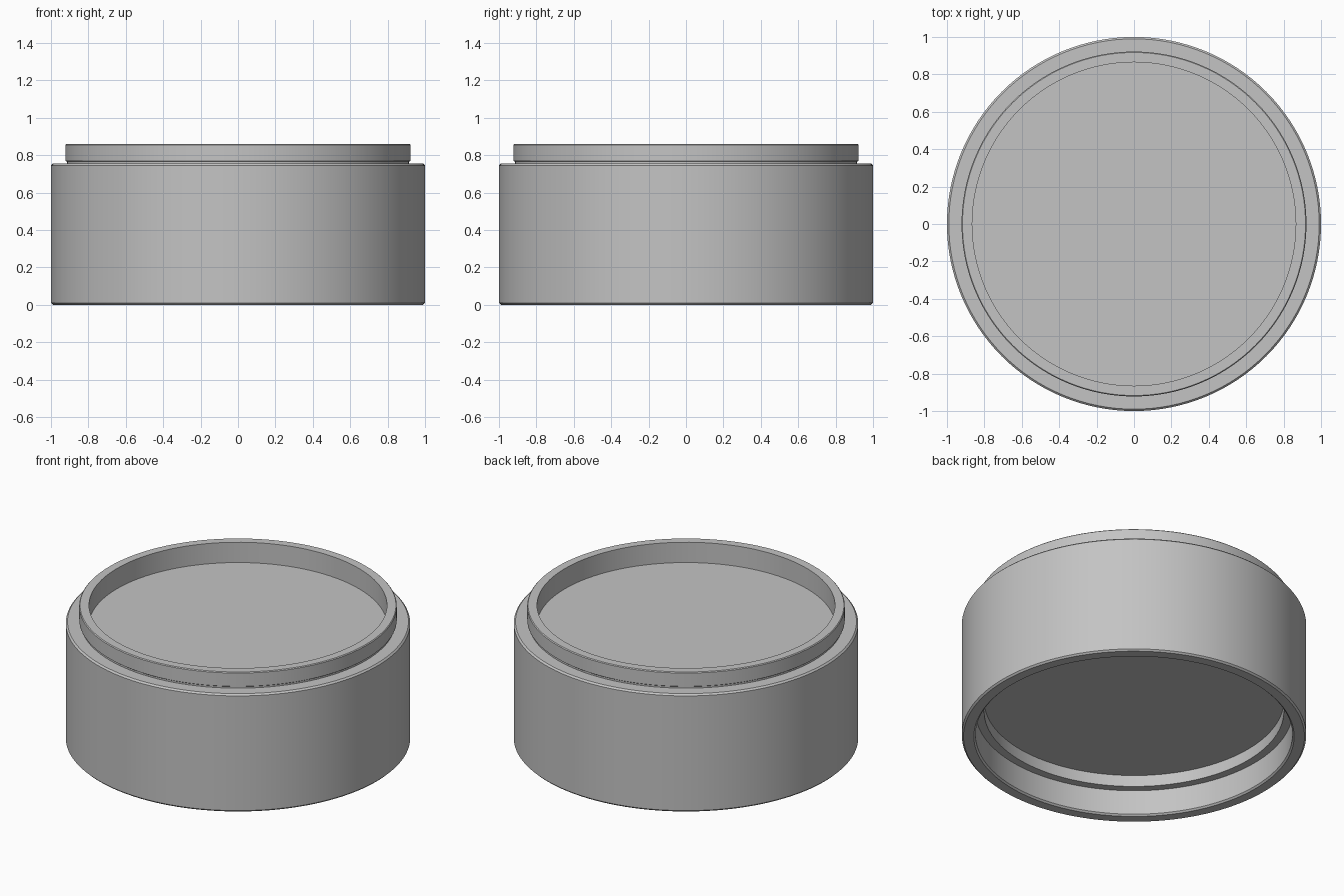
import bpy, bmesh, math
from mathutils import Matrix, Vector

if "Cube" in bpy.data.objects:
    bpy.data.objects.remove(bpy.data.objects["Cube"])

SEGMENTS = 128

grey = bpy.data.materials.new("plain grey")
grey.use_nodes = True
colour = (0.55, 0.55, 0.55, 1)
grey.diffuse_color = colour
grey.node_tree.nodes["Principled BSDF"].inputs["Base Color"].default_value = colour


def make_object(name, bm):
    mesh = bpy.data.meshes.new(name)
    bmesh.ops.recalc_face_normals(bm, faces=bm.faces)
    bm.to_mesh(mesh)
    bm.free()
    mesh.materials.append(grey)
    obj = bpy.data.objects.new(name, mesh)
    bpy.context.collection.objects.link(obj)
    return obj


def lathe(name, profile):
    """Spin (radius, height) points that start and end on the axis."""
    bm = bmesh.new()
    verts = [bm.verts.new((r, 0, z)) for r, z in profile]
    edges = [bm.edges.new(pair) for pair in zip(verts, verts[1:])]
    bmesh.ops.spin(bm, geom=verts + edges, axis=(0, 0, 1), cent=(0, 0, 0),
                   angle=math.tau, steps=SEGMENTS, use_duplicate=False)
    bmesh.ops.remove_doubles(bm, verts=bm.verts, dist=0.0001)
    return make_object(name, bm)


# Round body: stepped socket below, shallow recess and raised lip above
body = lathe("round_body", [
    (0, 0.24), (0.87, 0.24), (0.87, 0.167),        # socket ceiling and step
    (0.92, 0.167), (0.92, 0.01), (0.93, 0),        # socket wall
    (0.99, 0), (1, 0.01), (1, 0.745), (0.99, 0.755),  # outer wall
    (0.915, 0.755), (0.915, 0.765), (0.922, 0.77),  # neck under the lip
    (0.922, 0.855), (0.917, 0.86), (0.865, 0.86),  # lip
    (0.865, 0.73), (0, 0.73),                      # recess floor
])

# Small notch in the socket step
bm = bmesh.new()
bmesh.ops.create_cube(bm, size=1, matrix=Matrix.Rotation(math.radians(18), 4, "Z")
                      @ Matrix.Translation((0.885, 0, 0.17))
                      @ Matrix.Diagonal(Vector((0.06, 0.03, 0.04, 1))))
cutter = make_object("notch_cutter", bm)
cutter.hide_render = True
cutter.hide_viewport = True
cutter.display_type = "WIRE"
notch = body.modifiers.new("notch", "BOOLEAN")
notch.operation = "DIFFERENCE"
notch.object = cutter

# Smooth round walls with crisp rims
bpy.ops.object.select_all(action="DESELECT")
body.select_set(True)
bpy.context.view_layer.objects.active = body
bpy.ops.object.shade_smooth_by_angle(angle=math.radians(30))
